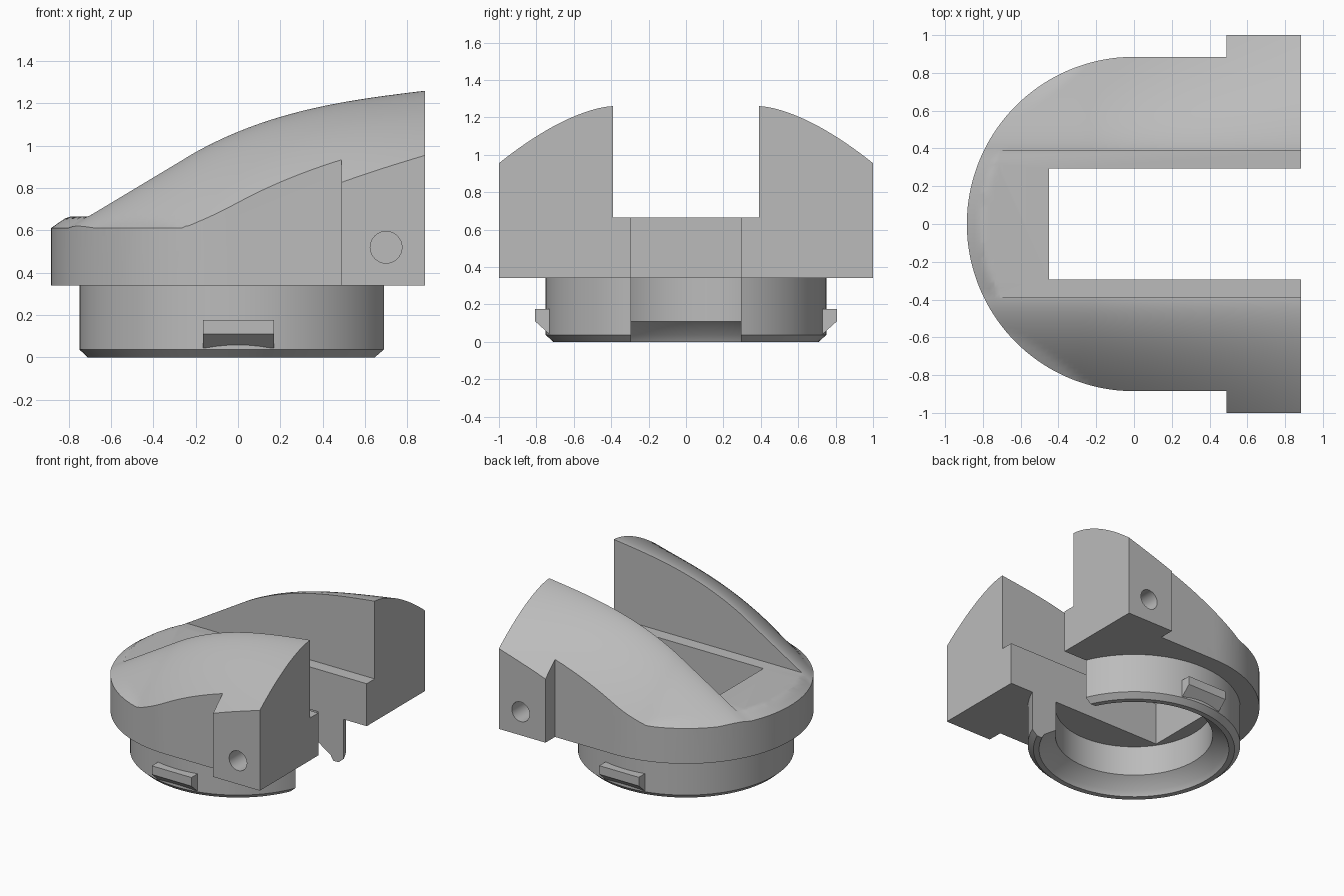
import bpy, bmesh, math

old = bpy.data.objects.get("Cube")
if old:
    bpy.data.objects.remove(old, do_unlink=True)

grey = bpy.data.materials.new("plain grey")
grey.use_nodes = True
COLOUR = (0.5, 0.5, 0.5, 1)
grey.diffuse_color = COLOUR
grey.node_tree.nodes["Principled BSDF"].inputs["Base Color"].default_value = COLOUR

BASE_Z, RIM_Z, FLOOR_Z = 0.34, 0.61, 0.665
OUTER = 0.885
CHANNEL, SLOT = 0.39, 0.293


def finish(name, bm):
    """Turn a bmesh into a named object."""
    bmesh.ops.recalc_face_normals(bm, faces=bm.faces)
    mesh = bpy.data.meshes.new(name)
    bm.to_mesh(mesh)
    bm.free()
    mesh.materials.append(grey)
    obj = bpy.data.objects.new(name, mesh)
    bpy.context.collection.objects.link(obj)
    return obj


def prism(name, points, offset):
    """Extrude a closed outline of 3D points along an offset."""
    bm = bmesh.new()
    face = bm.faces.new([bm.verts.new(p) for p in points])
    new = bmesh.ops.extrude_face_region(bm, geom=[face])["geom"]
    bmesh.ops.translate(bm, vec=offset,
                        verts=[v for v in new if isinstance(v, bmesh.types.BMVert)])
    return finish(name, bm)


def box(name, x0, x1, y, z0, z1):
    outline = [(x0, -y, z0), (x1, -y, z0), (x1, y, z0), (x0, y, z0)]
    return prism(name, outline, (0, 0, z1 - z0))


def carve(obj, tool, operation="DIFFERENCE"):
    mod = obj.modifiers.new("carve", "BOOLEAN")
    mod.operation, mod.object, mod.solver = operation, tool, "EXACT"
    bpy.context.view_layer.objects.active = obj
    bpy.ops.object.modifier_apply(modifier=mod.name)


def smooth(obj, angle=30):
    bpy.ops.object.select_all(action="DESELECT")
    obj.select_set(True)
    bpy.context.view_layer.objects.active = obj
    bpy.ops.object.shade_smooth_by_angle(angle=math.radians(angle))


def ridge(x):
    """Height of the crest: a straight ramp easing into a curve."""
    if x < -0.2:
        return 0.97 + 0.6 * (x + 0.2)
    t = (x + 0.2) / 1.085
    return 0.97 + 0.6 * t - 0.46 * t**2 + 0.15 * t**3


def top_height(x, y):
    across = max(0, (abs(y) - CHANNEL) / 0.61)
    spread = 1 + 0.6 * (OUTER - max(x, -0.28))
    dome = ridge(x) - 0.305 * spread * across**1.6
    rim = min(FLOOR_Z, RIM_Z + 0.69 * (OUTER - math.hypot(x, y)))
    return max(dome, rim, 0.5)


# Body footprint: a half round with two wider ears at the open end
arc = [(OUTER * math.cos(a), OUTER * math.sin(a)) for a in
       (math.radians(90 + 180 * i / 64) for i in range(65))]
ears = [(0.49, -OUTER), (0.49, -1), (OUTER, -1),
        (OUTER, 1), (0.49, 1), (0.49, OUTER)]
body = prism("body", [(x, y, BASE_Z) for x, y in arc + ears], (0, 0, 1.2))

# Domed top as a solid that trims the footprint
bm = bmesh.new()
bmesh.ops.create_grid(bm, x_segments=72, y_segments=80, size=1)
for v in bm.verts:
    v.co.x *= 0.95
    v.co.y *= 1.05
    v.co.z = top_height(v.co.x, v.co.y)
new = bmesh.ops.extrude_face_region(bm, geom=bm.faces[:])["geom"]
for v in new:
    if isinstance(v, bmesh.types.BMVert):
        v.co.z = 0.2
dome = finish("dome_trimmer", bm)
carve(body, dome, "INTERSECT")

# Upper channel and narrower through slot
channel = box("channel_cutter", -1.2, 1.2, CHANNEL, FLOOR_Z, 2)
slot = box("slot_cutter", -0.45, 1.2, SLOT, -0.5, 2)
carve(body, channel)
carve(body, slot)

# Blind pin holes in both ears
holes = []
for side in (-1, 1):
    circle = [(0.7 + 0.075 * math.cos(a), side * 1.1, 0.52 + 0.075 * math.sin(a))
              for a in (math.tau * i / 32 for i in range(32))]
    hole = prism("pin_hole_cutter", circle, (0, -side * 0.35, 0))
    carve(body, hole)
    holes.append(hole)

# Collar ring: bevelled foot outside, funnel inside, opened by the slot
profile = [(0.71, 0), (0.75, 0.037), (0.75, BASE_Z), (0.555, BASE_Z),
           (0.555, 0.11), (0.65, 0.037), (0.67, 0)]
bm = bmesh.new()
STEPS = 96
rings = []
for i in range(STEPS):
    a = math.tau * i / STEPS
    rings.append([bm.verts.new((r * math.cos(a), r * math.sin(a), z)) for r, z in profile])
for i in range(STEPS):
    here, there = rings[i], rings[(i + 1) % STEPS]
    for j in range(len(profile)):
        k = (j + 1) % len(profile)
        bm.faces.new((here[j], there[j], there[k], here[k]))
collar = finish("collar_ring", bm)
carve(collar, slot)

# Snap tabs on both sides of the collar
tab = [(0.7, 0.176), (0.807, 0.176), (0.807, 0.11), (0.735, 0.045), (0.7, 0.045)]
for side, name in ((-1, "front_snap_tab"), (1, "back_snap_tab")):
    prism(name, [(-0.165, side * y, z) for y, z in tab], (0.335, 0, 0))

for tool in [dome, channel, slot] + holes:
    bpy.data.objects.remove(tool, do_unlink=True)
smooth(body, 25)
smooth(collar, 25)
